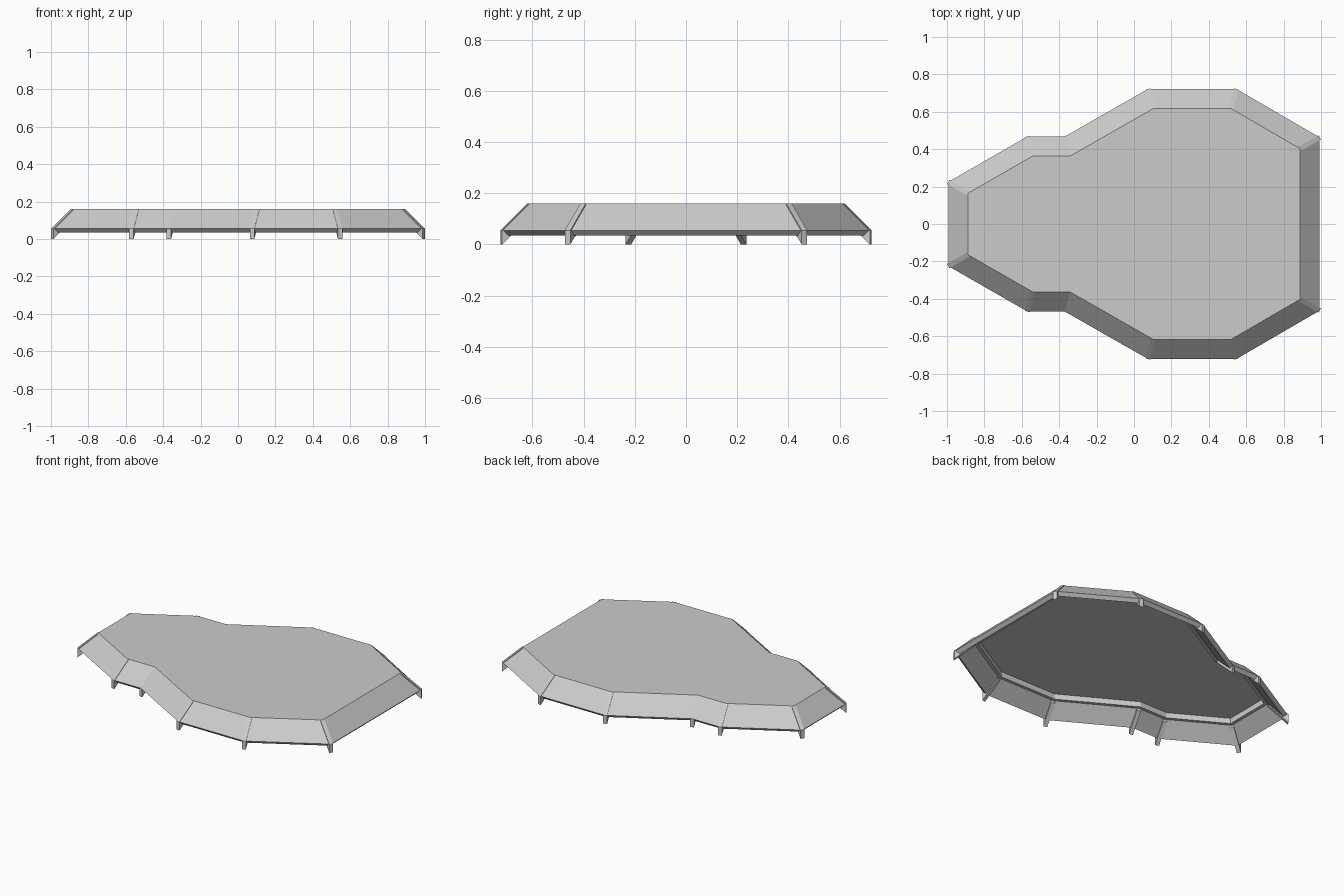
import bpy, bmesh
from mathutils import Vector

if "Cube" in bpy.data.objects:
    bpy.data.objects.remove(bpy.data.objects["Cube"])

# Half of the eave outline, mirrored across y = 0 (result runs clockwise from above)
half = [(-0.993, 0.225), (-0.57, 0.468), (-0.37, 0.468),
        (0.075, 0.722), (0.547, 0.722), (0.993, 0.463)]
outline = [Vector(p) for p in half] + [Vector((x, -y)) for x, y in reversed(half)]
N = len(outline)


def inset(d):
    """Outline moved inward by d with mitred corners."""
    pts = []
    for i, p in enumerate(outline):
        a = (p - outline[i - 1]).normalized()
        b = (outline[(i + 1) % N] - p).normalized()
        na, nb = Vector((a.y, -a.x)), Vector((b.y, -b.x))
        pts.append(p + (na + nb) * d / (1 + na.dot(nb)))
    return pts


def make(name, build):
    bm = bmesh.new()
    build(bm)
    bmesh.ops.recalc_face_normals(bm, faces=bm.faces[:])
    me = bpy.data.meshes.new(name)
    bm.to_mesh(me)
    bm.free()
    ob = bpy.data.objects.new(name, me)
    bpy.context.collection.objects.link(ob)
    return ob


def bridge(bm, loops, closed):
    """Quads between successive rings of vertices."""
    for k in range(len(loops) if closed else len(loops) - 1):
        a, b = loops[k], loops[(k + 1) % len(loops)]
        n = len(a)
        for i in range(n):
            j = (i + 1) % n
            bm.faces.new((a[i], a[j], b[j], b[i]))


def ring(bm, d, z):
    return [bm.verts.new((p.x, p.y, z)) for p in inset(d)]


# Sloping roof skirt: (inset, height) cross-section swept round the outline
def skirt(bm):
    section = [(0, 0.055), (0.105, 0.16), (0.125, 0.155),
               (0.125, 0.12), (0.105, 0.12), (0.02, 0.035)]
    bridge(bm, [ring(bm, d, z) for d, z in section], True)


make("roof_skirt", skirt)


# Flat roof deck
def deck(bm):
    lo, hi = ring(bm, 0.11, 0.155), ring(bm, 0.105, 0.16)
    bridge(bm, [lo, hi], False)
    bm.faces.new(lo)
    bm.faces.new(hi)


make("roof_deck", deck)

# Hip rafters under every corner, with plumb-cut tails reaching the ground
for i, (p, q) in enumerate(zip(outline, inset(0.105))):
    def rafter(bm, p=p, q=q):
        d = (q - p).normalized()
        side = Vector((-d.y, d.x)) * 0.0125
        loops = []
        for s in (-1, 1):
            loops.append([bm.verts.new((*(c + side * s), z)) for c, z in
                          ((p, 0), (p, 0.055), (q, 0.16), (q, 0.105))])
        bridge(bm, loops, False)
        for loop in loops:
            bm.faces.new(loop)
    make(f"hip_rafter_{i + 1}", rafter)
